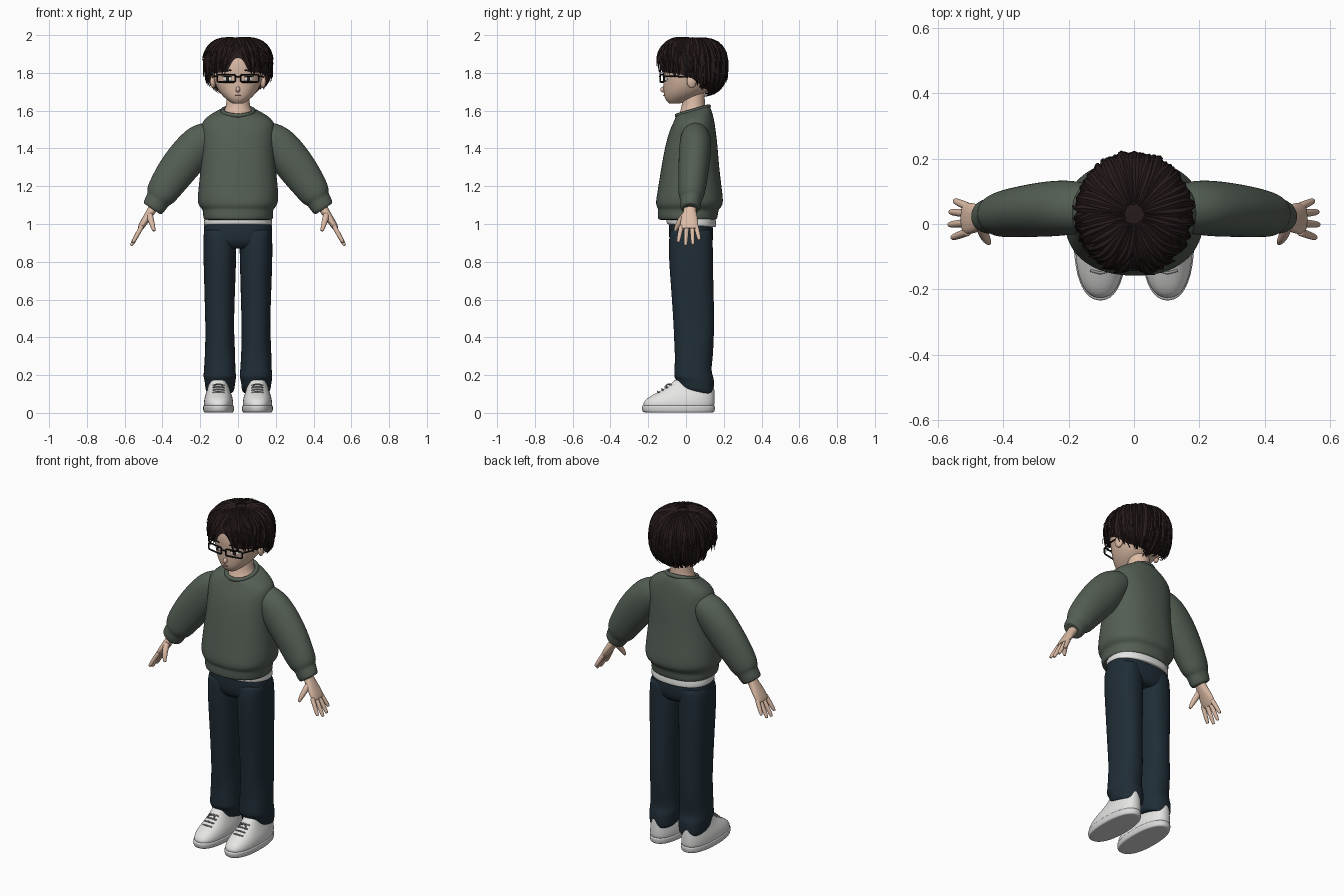
import bpy, bmesh, random
from math import sin, cos, acos, atan2, pi, tau, radians
from mathutils import Vector, Matrix

random.seed(4)
if "Cube" in bpy.data.objects:
    bpy.data.objects.remove(bpy.data.objects["Cube"])


def material(name, rgb):
    m = bpy.data.materials.new(name)
    m.use_nodes = True
    m.diffuse_color = (*rgb, 1)
    m.node_tree.nodes["Principled BSDF"].inputs["Base Color"].default_value = (*rgb, 1)
    return m


skin = material("skin", (0.72, 0.5, 0.38))
hair = material("dark_brown_hair", (0.02, 0.011, 0.011))
knit = material("grey_green_knit", (0.088, 0.112, 0.088))
denim = material("navy_denim", (0.014, 0.026, 0.037))
white = material("white_cloth", (0.78, 0.78, 0.77))
sole_white = material("sole_white", (0.68, 0.68, 0.68))
lace_grey = material("lace_grey", (0.3, 0.3, 0.3))
black = material("black_frame", (0.008, 0.008, 0.009))
lip = material("lip_pink", (0.4, 0.19, 0.15))


def finish(name, bm, mat, levels=0):
    bmesh.ops.recalc_face_normals(bm, faces=bm.faces)
    for f in bm.faces:
        f.smooth = True
    if not levels:
        for e in bm.edges:
            e.smooth = e.calc_face_angle(0) < 0.8
    me = bpy.data.meshes.new(name)
    bm.to_mesh(me)
    bm.free()
    me.materials.append(mat)
    ob = bpy.data.objects.new(name, me)
    bpy.context.collection.objects.link(ob)
    if levels:
        mod = ob.modifiers.new("smooth", "SUBSURF")
        mod.levels = mod.render_levels = levels
    return ob


def spow(v, e):
    return abs(v) ** e * (1 if v >= 0 else -1)


def skin_rings(bm, rings):
    n = len(rings[0])
    for a, b in zip(rings, rings[1:]):
        for j in range(n):
            bm.faces.new((a[j], a[(j + 1) % n], b[(j + 1) % n], b[j]))
    bm.faces.new(rings[0])
    bm.faces.new(rings[-1])


def loft(name, secs, mat, n=24, p=2.0, fold=0, upright=False, levels=2):
    """Sections are (centre, side radius, depth radius, optional tilt)."""
    bm, rings, last = bmesh.new(), [], len(secs) - 1
    for i, (c, ru, rv, *tilt) in enumerate(secs):
        t = Vector((0, 0, 1))
        if not upright:
            t = (Vector(secs[min(i + 1, last)][0]) - Vector(secs[max(i - 1, 0)][0])).normalized()
        u = Vector((0, 1, 0)).cross(t).normalized()
        v = t.cross(u)
        for k in [0.85, 1] if i == 0 else [1, 0.85] if i == last else [1]:
            ring = []
            for j in range(n):
                a = tau * j / n
                r = k * (1 + fold * sin(3 * a + 50 * c[2]))
                dv = spow(sin(a), 2 / p) * rv * r
                co = Vector(c) + u * spow(cos(a), 2 / p) * ru * r + v * dv
                co.z += tilt[0] * dv if tilt else 0
                ring.append(bm.verts.new(co))
            rings.append(ring)
    skin_rings(bm, rings)
    return finish(name, bm, mat, levels)


def stack(name, rows, mat, x=0, **kw):
    """Upright loft; rows are (z, half width, front y, back y, optional tilt)."""
    secs = [((x, (f + b) / 2, z), w, (b - f) / 2, *t) for z, w, f, b, *t in rows]
    return loft(name, secs, mat, upright=True, **kw)


def blob(name, loc, size, mat, turn=0, roll=0):
    bm = bmesh.new()
    m = Matrix.Translation(loc) @ Matrix.Rotation(turn, 4, "Z") @ Matrix.Rotation(roll, 4, "Y")
    bmesh.ops.create_uvsphere(bm, u_segments=20, v_segments=12, radius=1,
                              matrix=m @ Matrix.Diagonal((*size, 1)))
    return finish(name, bm, mat, 0)


def tube(name, pts, radius, mat, closed=False):
    cu = bpy.data.curves.new(name, "CURVE")
    cu.dimensions = "3D"
    cu.bevel_depth, cu.bevel_resolution, cu.use_fill_caps = radius, 2, True
    sp = cu.splines.new("POLY")
    sp.points.add(len(pts) - 1)
    for q, co in zip(sp.points, pts):
        q.co = (*co, 1)
    sp.use_cyclic_u = closed
    cu.materials.append(mat)
    ob = bpy.data.objects.new(name, cu)
    bpy.context.collection.objects.link(ob)


# Head and neck
HEAD = [(1.638, .03, -.09, -.03), (1.655, .055, -.108, .02), (1.68, .085, -.117, .08),
        (1.72, .113, -.12, .13), (1.77, .13, -.121, .16), (1.83, .137, -.13, .17),
        (1.9, .127, -.12, .17), (1.95, .09, -.08, .14), (1.968, .04, -.03, .09)]
stack("head", HEAD, skin, n=32, p=2.15)
stack("neck", [(1.57, .09, -.05, .11, .25), (1.592, .078, -.042, .105, .25),
               (1.62, .062, -.02, .1), (1.7, .06, -.02, .1)], skin)


def face_y(x, z):
    for lo, hi in zip(HEAD, HEAD[1:]):
        if lo[0] <= z <= hi[0]:
            k = (z - lo[0]) / (hi[0] - lo[0])
            w, f, b = (lo[i] + k * (hi[i] - lo[i]) for i in (1, 2, 3))
            return (f + b) / 2 - (b - f) / 2 * (1 - abs(x / w) ** 2.15) ** (1 / 2.15)


def on_face(name, x, z, w, h, mat, lift=0.0, roll=0):
    turn = atan2(face_y(x + .01, z) - face_y(x - .01, z), .02)
    blob(name, (x, face_y(x, z) - lift, z), (w, .004, h), mat, turn, roll)


blob("nose", (0, -.12, 1.712), (.012, .016, .015), skin)
on_face("mouth", 0, 1.68, .017, .003, lip)
for s, side in ((1, "left"), (-1, "right")):
    blob(side + "_ear", (s * .132, .03, 1.755), (.015, .026, .036), skin, s * .25)
    on_face(side + "_eye_white", s * .056, 1.768, .024, .013, white)
    on_face(side + "_iris", s * .055, 1.768, .011, .013, hair, .002)
    on_face(side + "_lash", s * .057, 1.78, .027, .003, black, .003)
    on_face(side + "_eyebrow", s * .056, 1.812, .028, .004, hair, .001, s * .1)
    # Glasses
    rim = []
    for cx, cz, a0 in ((.103, 1.784, 0), (.022, 1.784, 90), (.022, 1.759, 180), (.103, 1.759, 270)):
        for a in (0, 45, 90):
            x = cx + .007 * cos(radians(a0 + a))
            rim.append((s * x, -.14 + .2 * x, cz + .007 * sin(radians(a0 + a))))
    tube(side + "_glasses_rim", rim, .0045, black, True)
    tube(side + "_glasses_temple", [(s * .108, -.118, 1.782), (s * .13, -.06, 1.782),
                                    (s * .138, .04, 1.776)], .004, black)
tube("glasses_bridge", [(-.016, -.136, 1.778), (0, -.14, 1.781), (.016, -.136, 1.778)], .004, black)

# Hair: a cap following the hairline, covered with tapered locks
CROWN = Vector((0, .03, 1.83))
HAIRLINE = [(0, 1.885), (9, 1.875), (20, 1.805), (70, 1.79), (92, 1.765), (115, 1.71), (180, 1.675)]


def scalp(a, ph, k):
    r = spow(sin(ph), .75)
    return CROWN + k * Vector((.18 * sin(a) * r, -.187 * cos(a) * r, .158 * spow(cos(ph), .75)))


def hair_end(a):
    d = abs((a + pi) % tau - pi) * 180 / pi
    for (d0, z0), (d1, z1) in zip(HAIRLINE, HAIRLINE[1:]):
        if d <= d1 + 1e-6:
            z = z0 + (z1 - z0) * (d - d0) / (d1 - d0)
            return acos(max(-1, spow((z - 1.83) / .158, 1 / .75)))
    return 2.5


bm = bmesh.new()
rows = [[bm.verts.new(scalp(tau * j / 60, .02 + (hair_end(tau * j / 60) - .02) * i / 14, .92))
         for j in range(60)] for i in range(15)]
skin_rings(bm, rows)
bm.faces.ensure_lookup_table()
bmesh.ops.delete(bm, geom=[bm.faces[-1]], context="FACES_ONLY")
finish("hair_cap", bm, hair)

bm = bmesh.new()
for layer, (start, stop, lift, count) in enumerate(((.62, 1.04, .94, 75), (.35, .97, .96, 70), (.1, .75, .98, 55))):
    for i in range(count):
        a0 = tau * (i + .5 + random.uniform(-.35, .35)) / count
        wrapped = (a0 + pi) % tau - pi
        sweep = random.uniform(-.15, .15)
        if abs(wrapped) < .9:  # the fringe parts in the middle
            sweep = (.2 if wrapped > 0 else -.2) + sweep * .4
        end = hair_end(a0 + sweep * .6) * stop * random.uniform(.94, 1.03)
        begin = min(start * random.uniform(.85, 1.15), end * .6)
        flick, wave = random.uniform(-.02, .09), random.uniform(0, tau)
        width = random.uniform(.014, .023)
        path = []
        for q in range(10):
            t = q / 9
            a = a0 + sweep * t * t + .035 * sin(5 * t + wave)
            k = lift + .03 * sin(pi * t) + flick * t ** 3
            path.append(scalp(a, begin + (end - begin) * t, k))
        rings = []
        for q, c in enumerate(path):
            t = q / 9
            along = (path[min(q + 1, 9)] - path[max(q - 1, 0)]).normalized()
            out = (c - CROWN).normalized()
            across = along.cross(out).normalized()
            out = across.cross(along)
            w = width * min(1, .35 + 2.2 * t) * (1.02 - t) ** .6
            rings.append([bm.verts.new(c + d) for d in
                          (across * w, out * w * .5, -across * w, -out * w * .5)])
        skin_rings(bm, rings)
finish("hair_locks", bm, hair)

# Sweater body, collar and shirt hem
stack("sweater_body", [
    (1.022, .178, -.142, .16), (1.03, .186, -.15, .168), (1.07, .186, -.15, .17),
    (1.082, .192, -.15, .178), (1.105, .215, -.163, .2), (1.17, .214, -.152, .192),
    (1.3, .198, -.132, .175), (1.42, .192, -.11, .167), (1.5, .198, -.085, .158),
    (1.55, .19, -.066, .147, .1), (1.585, .135, -.056, .135, .2), (1.602, .09, -.048, .122, .3)],
    knit, n=32, p=2.3, fold=.008)
tube("sweater_collar", [(.082 * cos(tau * j / 40), .036 + .084 * sin(tau * j / 40),
                         1.598 + .024 * sin(tau * j / 40)) for j in range(40)], .012, knit, True)
stack("shirt_hem", [(.99, .18, -.1, .158, -.06), (1.0, .183, -.105, .162, -.06),
                    (1.05, .178, -.105, .155)], white, p=2.3)

# Trouser seat
stack("trouser_seat", [(.87, .13, -.06, .12), (.9, .178, -.088, .143),
                       (.95, .184, -.092, .146), (1.02, .18, -.09, .14)], denim, p=2.5)

for s, side in ((1, "left"), (-1, "right")):
    # Sleeve with gathered cuff
    loft(side + "_sleeve", [((s * x, y, z), u, v) for x, y, z, u, v in (
        (.13, .05, 1.48, .07, .07), (.19, .05, 1.445, .1, .085), (.26, .047, 1.365, .106, .086),
        (.33, .04, 1.275, .102, .08), (.385, .032, 1.195, .09, .074), (.412, .028, 1.15, .082, .068),
        (.422, .027, 1.132, .066, .058), (.43, .026, 1.12, .064, .056),
        (.45, .022, 1.085, .061, .053), (.454, .022, 1.079, .05, .044))], knit, fold=.014)
    # Hand
    loft(side + "_palm", [((s * x, y, z), u, v) for x, y, z, u, v in (
        (.435, .024, 1.11, .027, .032), (.458, .02, 1.07, .024, .032),
        (.485, .018, 1.03, .021, .046), (.51, .017, .99, .018, .05), (.52, .017, .973, .014, .045))],
        skin, n=16, p=2.3)
    for finger, y0, y1, length in (("index", -.024, -.042, .088), ("middle", .004, -.002, .105),
                                   ("ring", .032, .037, .1), ("little", .053, .071, .075)):
        loft(f"{side}_{finger}_finger", [
            ((s * (.508 + .55 * length * t), y0 + (y1 - y0) * t, .99 - length * t), r, r)
            for t, r in ((0, .014), (.5, .013), (.9, .011), (1, .007))], skin, n=8)
    loft(side + "_thumb", [((s * x, y, z), r, r) for x, y, z, r in (
        (.468, -.005, 1.05, .018), (.46, -.032, 1.015, .017), (.45, -.05, .985, .013),
        (.444, -.058, .963, .008))], skin, n=10)
    # Trouser leg
    stack(side + "_trouser_leg", [
        (.112, .068, -.035, .14, -.2), (.125, .078, -.047, .15, -.2), (.16, .08, -.052, .15, -.15),
        (.19, .088, -.066, .146), (.22, .084, -.062, .132), (.3, .081, -.06, .143),
        (.38, .078, -.062, .148), (.46, .076, -.067, .15), (.6, .08, -.075, .148),
        (.75, .085, -.085, .146), (.87, .088, -.092, .145), (.97, .086, -.088, .14)],
        denim, x=s * .096, p=2.3, fold=.018)
    # Shoe
    x = s * .103
    stack(side + "_shoe_sole", [(.002, .077, -.225, .148), (.01, .082, -.234, .154),
                                (.034, .083, -.237, .156), (.04, .079, -.232, .152)],
          sole_white, x=x, p=2.3)
    stack(side + "_shoe_upper", [
        (.03, .078, -.23, .151), (.06, .079, -.228, .153), (.09, .072, -.19, .153),
        (.12, .061, -.128, .151), (.15, .054, -.082, .149), (.175, .05, -.064, .143)],
        white, x=x, p=2.4)
    for i in range(4):
        y, z = -.15 + .022 * i, .113 + .013 * i
        tube(f"{side}_lace_{i + 1}", [(x - .03, y + .008, z - .006), (x, y, z),
                                      (x + .03, y + .008, z - .006)], .0045, lace_grey)
    for e in (-1, 1):
        tube(f"{side}_lace_bow_{'inner' if e * s < 0 else 'outer'}",
             [(x, -.088, .152), (x + e * .018, -.1, .15), (x + e * .024, -.112, .136)], .004, lace_grey)
